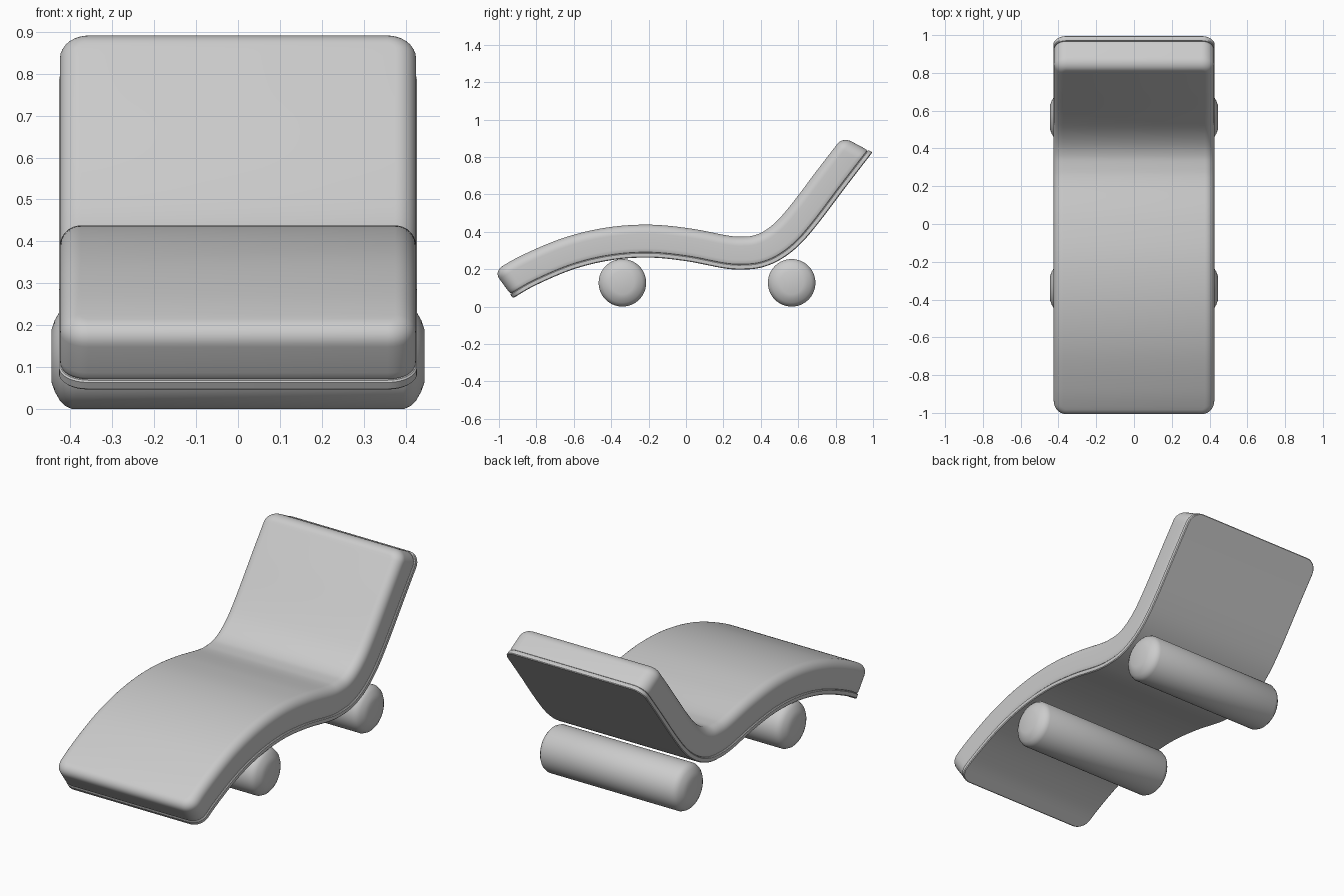
import bpy, bmesh, math
from mathutils import Vector

if "Cube" in bpy.data.objects:
    bpy.data.objects.remove(bpy.data.objects["Cube"])

# Underside curve of the lounger in side view (y, z)
PATH = [(-0.925, 0.045), (-0.8, 0.116), (-0.6, 0.2), (-0.4, 0.248), (-0.2, 0.262),
        (0, 0.243), (0.2, 0.205), (0.3, 0.198), (0.4, 0.208), (0.5, 0.248),
        (0.6, 0.323), (0.7, 0.436), (0.85, 0.634), (0.997, 0.825)]
WIDTH, CORNER = 0.427, 0.07


def smooth_path(pts, n=16):
    p = [Vector(q) for q in pts]
    p = [2 * p[0] - p[1]] + p + [2 * p[-1] - p[-2]]
    out = []
    for i in range(1, len(p) - 2):
        a, b, c, d = p[i - 1:i + 3]
        for k in range(n):
            t = k / n
            out.append(0.5 * (2 * b + (c - a) * t + (2 * a - 5 * b + 4 * c - d) * t * t
                              + (3 * b - a - 3 * c + d) * t ** 3))
    return out + [p[-2]]


CURVE = smooth_path(PATH)
DIST = [0.0]
for a, b in zip(CURVE, CURVE[1:]):
    DIST.append(DIST[-1] + (b - a).length)
LENGTH = DIST[-1]


def point_at(s):
    i = 0
    while i < len(DIST) - 2 and DIST[i + 1] < s:
        i += 1
    return CURVE[i].lerp(CURVE[i + 1], (s - DIST[i]) / (DIST[i + 1] - DIST[i])) \
        if 0 <= s <= LENGTH else (CURVE[0] if s < 0 else CURVE[-1])


def bend(x, s, h):
    # lean the two ends a little, then wrap onto the curve
    t = s / LENGTH
    s0 = min(max(s, 0.0), LENGTH)
    e = 0.03
    tan = (point_at(min(s0 + e, LENGTH)) - point_at(max(s0 - e, 0))).normalized()
    p = point_at(s0) + Vector((-tan.y, tan.x)) * h
    p -= tan * h * (0.17 * t ** 10 + 0.1 * (1 - t) ** 10)
    return (x, p.x, p.y)


def half_outline(d, arc=8, straight=90):
    r = max(CORNER - d, 0.008)
    w, lo, hi = WIDTH - d - r, d + r, LENGTH - d - r
    pts = []
    for k in range(arc + 1):
        a = math.pi / 2 * k / arc
        pts.append((w + r * math.sin(a), lo - r * math.cos(a)))
    for k in range(1, straight):
        pts.append((w + r, lo + (hi - lo) * k / straight))
    for k in range(arc + 1):
        a = math.pi / 2 * k / arc
        pts.append((w + r * math.cos(a), hi + r * math.sin(a)))
    return pts


def finish(name, bm, angle=40):
    bmesh.ops.recalc_face_normals(bm, faces=bm.faces[:])
    me = bpy.data.meshes.new(name)
    bm.to_mesh(me)
    bm.free()
    ob = bpy.data.objects.new(name, me)
    bpy.context.collection.objects.link(ob)
    bpy.ops.object.select_all(action='DESELECT')
    ob.select_set(True)
    bpy.context.view_layer.objects.active = ob
    bpy.ops.object.shade_smooth_by_angle(angle=math.radians(angle))
    return ob


def curved_slab(name, profile):
    """Stack rounded outlines given as (inset, height) and bend them."""
    bm = bmesh.new()
    rings = []
    for d, h in profile:
        half = half_outline(d)
        right = [bm.verts.new(bend(x, s, h)) for x, s in half]
        left = [bm.verts.new(bend(-x, s, h)) for x, s in half]
        rings.append((right, left))
    for (r0, l0), (r1, l1) in zip(rings, rings[1:]):
        a, b = r0 + l0[::-1], r1 + l1[::-1]
        for i in range(len(a)):
            j = (i + 1) % len(a)
            bm.faces.new((a[i], a[j], b[j], b[i]))
    for r, l in (rings[0], rings[-1]):
        for i in range(len(r) - 1):
            bm.faces.new((r[i], r[i + 1], l[i + 1], l[i]))
    return finish(name, bm)


# Thin base board and thick cushion
curved_slab("base_board", [(0.004, 0), (0, 0.004), (0, 0.023), (0.004, 0.027)])
R, TOP = 0.05, 0.176
cushion = [(0.012, 0.026), (0.006, 0.029), (0.003, 0.036), (0.002, 0.05)]
for k in range(9):
    a = math.pi / 2 * k / 8
    cushion.append((0.002 + R * (1 - math.cos(a)), TOP - R + R * math.sin(a)))
curved_slab("cushion", cushion)


# Two bolster rollers with softened ends
def roller(name, y, r=0.127, seg=64):
    side = [(0.445, 0.062), (0.437, 0.085), (0.425, 0.106), (0.413, 0.119), (0.395, r)]
    bm = bmesh.new()
    rings = []
    for x, rad in side + [(-x, rad) for x, rad in side[::-1]]:
        rings.append([bm.verts.new((x, y + rad * math.cos(2 * math.pi * k / seg),
                                    r + rad * math.sin(2 * math.pi * k / seg)))
                      for k in range(seg)])
    for a, b in zip(rings, rings[1:]):
        for i in range(seg):
            j = (i + 1) % seg
            bm.faces.new((a[i], a[j], b[j], b[i]))
    bm.faces.new(rings[0])
    bm.faces.new(rings[-1])
    finish(name, bm, 80)


roller("front_roller", -0.34)
roller("back_roller", 0.565)
